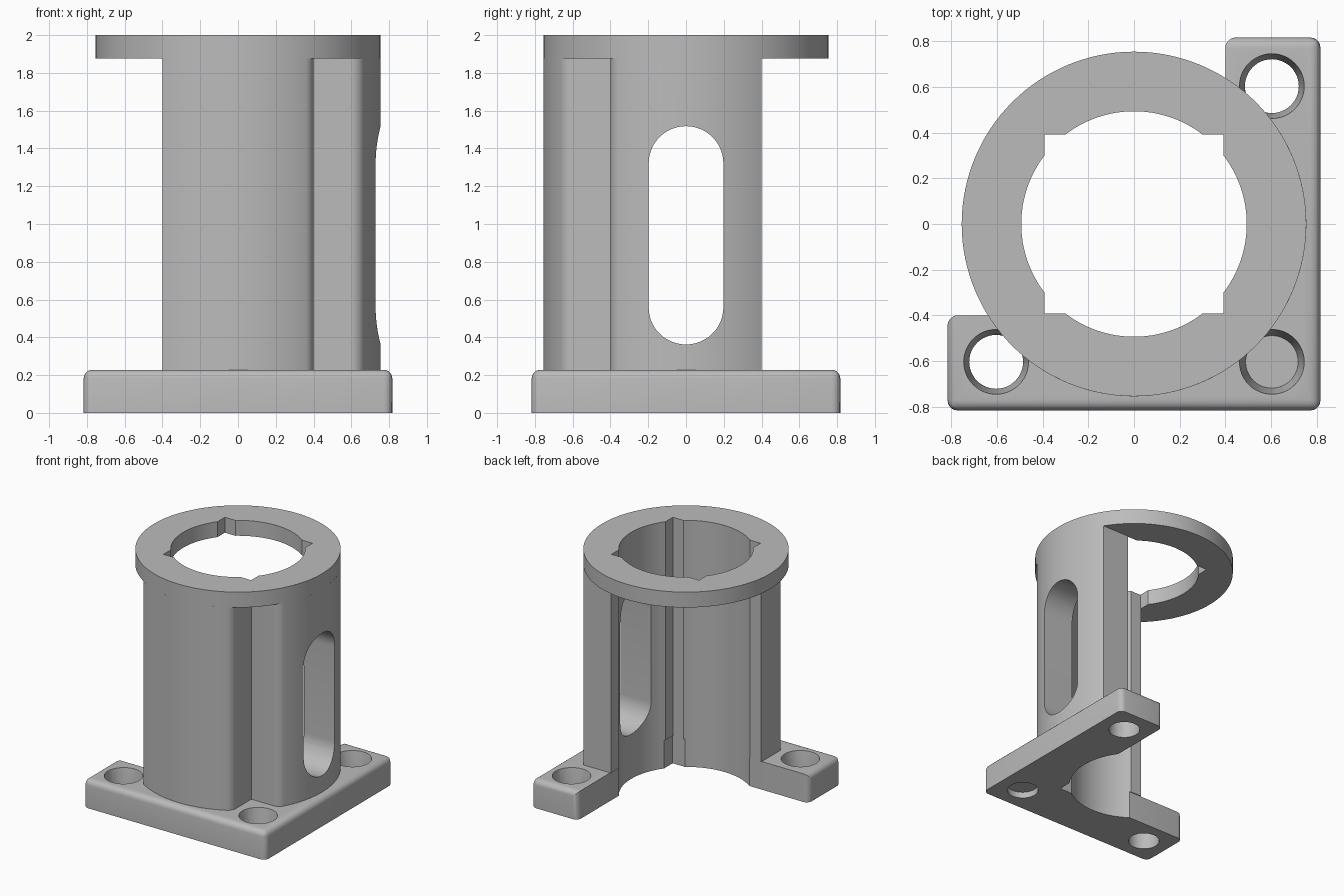
import bpy, bmesh
from math import sin, cos, pi, atan2, asin, acos, sqrt, radians

R, BORE, SQ, CUT = 0.755, 0.494, 0.393, 0.4      # tube radii, square broach, cut planes
HALF, BASE_H, RING_Z, TOP = 0.817, 0.228, 1.875, 2.0
FILLET = 0.075

if "Cube" in bpy.data.objects:
    bpy.data.objects.remove(bpy.data.objects["Cube"], do_unlink=True)

grey = bpy.data.materials.new("light_grey")
grey.use_nodes = True
grey.diffuse_color = (0.5, 0.5, 0.5, 1)
grey.node_tree.nodes["Principled BSDF"].inputs["Base Color"].default_value = (0.5, 0.5, 0.5, 1)


def arc(r, a0, a1, n, cx=0, cy=0):
    return [(cx + r * cos(a0 + (a1 - a0) * i / n), cy + r * sin(a0 + (a1 - a0) * i / n))
            for i in range(n + 1)]


def finish(bm, name):
    bmesh.ops.recalc_face_normals(bm, faces=bm.faces)
    mesh = bpy.data.meshes.new(name)
    bm.to_mesh(mesh)
    bm.free()
    mesh.materials.append(grey)
    obj = bpy.data.objects.new(name, mesh)
    bpy.context.collection.objects.link(obj)
    return obj


def prism(points, z0, z1):
    """Extrude a flat outline from z0 to z1."""
    bm = bmesh.new()
    face = bm.faces.new([bm.verts.new((x, y, z0)) for x, y in points])
    top = bmesh.ops.extrude_face_region(bm, geom=[face])["geom"]
    for v in top:
        if isinstance(v, bmesh.types.BMVert):
            v.co.z = z1
    return bm


def cut(obj, cutters):
    for c in cutters:
        m = obj.modifiers.new("cut", 'BOOLEAN')
        m.operation, m.solver, m.object = 'DIFFERENCE', 'EXACT', c
    bpy.context.view_layer.update()
    evaluated = obj.evaluated_get(bpy.context.evaluated_depsgraph_get())
    mesh = bpy.data.meshes.new_from_object(evaluated)
    obj.modifiers.clear()
    obj.data = mesh


def smooth(obj):
    bpy.ops.object.select_all(action='DESELECT')
    obj.select_set(True)
    bpy.context.view_layer.objects.active = obj
    bpy.ops.object.shade_smooth_by_angle(angle=radians(30))


# Bore cutter: round hole with four square corners
a = asin(SQ / BORE)
bore_points = []
for k in range(4):
    quarter = [(SQ, -SQ)] + arc(BORE, a - pi / 2, pi / 2 - a, 24)
    t = k * pi / 2
    bore_points += [(x * cos(t) - y * sin(t), x * sin(t) + y * cos(t)) for x, y in quarter]
bore = finish(prism(bore_points, -0.5, 2.5), "bore_cutter")
helpers = [bore]

# Base plate: L shape with rounded outer edges
outline = [(-HALF, -HALF), (HALF, -HALF), (HALF, HALF), (CUT, HALF), (CUT, -CUT), (-HALF, -CUT)]
bm = prism(outline, 0, BASE_H)


def on_rim(v):
    return max(abs(v.co.x), abs(v.co.y)) > HALF - 0.001


def along_side(e):
    p, q = e.verts
    return any(abs(p.co[i]) > HALF - 0.001 and abs(p.co[i] - q.co[i]) < 0.001 for i in (0, 1))


corners = [e for e in bm.edges if abs(e.verts[0].co.z - e.verts[1].co.z) > 0.1 and on_rim(e.verts[0])]
rims = [e for e in bm.edges if min(v.co.z for v in e.verts) > BASE_H - 0.001 and along_side(e)]
bmesh.ops.bevel(bm, geom=corners + rims, offset=0.045, segments=5, profile=0.5, affect='EDGES')
base = finish(bm, "base_plate")

# Tapered screw holes at three corners
screws = []
for x, y in ((0.604, 0.604), (0.604, -0.604), (-0.604, -0.604)):
    bm = bmesh.new()
    bmesh.ops.create_cone(bm, cap_ends=True, segments=48, radius1=0.118, radius2=0.118, depth=1)
    bmesh.ops.translate(bm, verts=bm.verts, vec=(x, y, 0))
    screws.append(finish(bm, "screw_hole_cutter"))
    bm = bmesh.new()
    bmesh.ops.create_cone(bm, cap_ends=True, segments=48, radius1=0.115, radius2=0.145, depth=0.2)
    bmesh.ops.translate(bm, verts=bm.verts, vec=(x, y, BASE_H - 0.08))
    screws.append(finish(bm, "screw_sink_cutter"))
helpers += screws
cut(base, [bore] + screws)

# Tube wall: two arms mirrored across the corner diagonal, with a filleted corner notch
fx = CUT - FILLET
fy = -sqrt((R - FILLET) ** 2 - fx ** 2)
outer = arc(R, -pi + acos(CUT / R), atan2(fy, fx), 40)
outer += arc(FILLET, atan2(fy, fx), 0, 8, fx, fy)[1:] + [(CUT, -CUT)]
inner = [(-CUT, -SQ)] + arc(BORE, a - pi, -a, 24) + [(SQ, -SQ)]


def mirror(points):
    return [(-y, -x) for x, y in points]


section = outer + mirror(outer[-2::-1]) + mirror(inner) + inner[-2::-1]
wall = finish(prism(section, BASE_H, RING_Z), "tube_wall")

# Long rounded window through the side wall
slot_points = arc(0.198, 0, pi, 24, 0, 1.32) + arc(0.198, pi, 2 * pi, 24, 0, 0.56)
bm = prism(slot_points, 0.2, 1.0)
for v in bm.verts:
    v.co = (v.co.z, v.co.x, v.co.y)
slot = finish(bm, "window_cutter")
helpers.append(slot)
cut(wall, [slot])

# Top ring
ring = finish(prism(arc(R, 0, 2 * pi, 128)[:-1], RING_Z, TOP), "top_ring")
cut(ring, [bore])

for obj in (base, wall, ring):
    smooth(obj)
for obj in helpers:
    bpy.data.objects.remove(obj, do_unlink=True)
